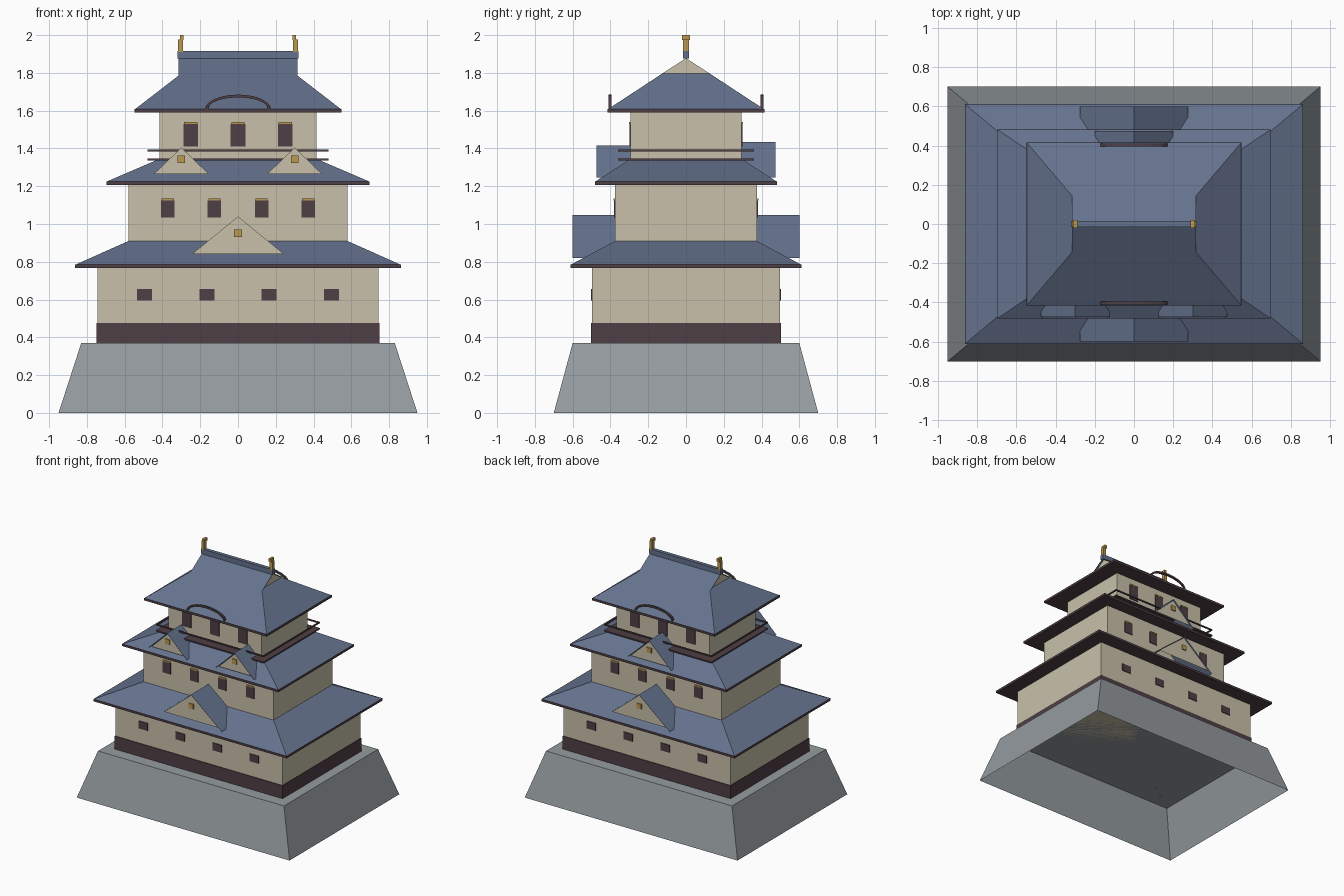
import bpy, bmesh, math

if "Cube" in bpy.data.objects:
    bpy.data.objects.remove(bpy.data.objects["Cube"])


def material(name, rgb):
    m = bpy.data.materials.new(name)
    m.diffuse_color = (*rgb, 1)
    m.use_nodes = True
    m.node_tree.nodes["Principled BSDF"].inputs["Base Color"].default_value = m.diffuse_color
    return m


STONE = material("stone", (0.30, 0.33, 0.35))
PLASTER = material("plaster", (0.58, 0.53, 0.40))
TILE = material("tile", (0.13, 0.17, 0.27))
WOOD = material("dark_wood", (0.08, 0.05, 0.06))
GOLD = material("gold", (0.50, 0.32, 0.08))


def mesh(name, verts, faces, mat):
    me = bpy.data.meshes.new(name)
    me.from_pydata(verts, [], faces)
    bm = bmesh.new()
    bm.from_mesh(me)
    bmesh.ops.recalc_face_normals(bm, faces=bm.faces)
    bm.to_mesh(me)
    bm.free()
    me.materials.append(mat)
    ob = bpy.data.objects.new(name, me)
    bpy.context.collection.objects.link(ob)
    return ob


def rect(hx, hy, z, cx=0, cy=0):
    return [(cx - hx, cy - hy, z), (cx + hx, cy - hy, z),
            (cx + hx, cy + hy, z), (cx - hx, cy + hy, z)]


def frustum(name, lo, hi, mat, cx=0, cy=0, bottom=True):
    """lo and hi are (half x, half y, z)."""
    verts = rect(*lo, cx, cy) + rect(*hi, cx, cy)
    faces = [(i, (i + 1) % 4, (i + 1) % 4 + 4, i + 4) for i in range(4)] + [(4, 5, 6, 7)]
    if bottom:
        faces.append((3, 2, 1, 0))
    return mesh(name, verts, faces, mat)


def box(name, hx, hy, z0, z1, mat, cx=0, cy=0):
    return frustum(name, (hx, hy, z0), (hx, hy, z1), mat, cx, cy)


# Stone base, open underneath
frustum("stone_base", (0.95, 0.70, 0), (0.83, 0.60, 0.37), STONE, bottom=False)

# Storeys
box("first_storey", 0.745, 0.498, 0.37, 0.78, PLASTER)
box("wooden_skirting", 0.75, 0.503, 0.37, 0.475, WOOD)
box("second_storey", 0.58, 0.375, 0.85, 1.22, PLASTER)
box("third_storey", 0.415, 0.293, 1.30, 1.60, PLASTER)

# Hipped roofs, each with a dark eave board
for name, eave, top in [("lower", (0.86, 0.61, 0.785), (0.58, 0.375, 0.91)),
                        ("middle", (0.695, 0.48, 1.225), (0.415, 0.293, 1.345)),
                        ("upper", (0.545, 0.413, 1.608), (0.30, 0.125, 1.797))]:
    frustum(name + "_roof", eave, top, TILE)
    box(name + "_eave", eave[0] + 0.002, eave[1] + 0.002, eave[2] - 0.018, eave[2], WOOD)


def gable_sheet(name, cx, half, z0, z1, y0, y1):
    """Two tiled slopes with the ridge along y."""
    verts = [(cx + s * half, y, z) for y in (y0, y1)
             for s, z in ((-1, z0), (0, z1), (1, z0))]
    return mesh(name, verts, [(0, 1, 4, 3), (1, 2, 5, 4)], TILE)


# Top gable with ridge along x, and its end walls
gx, gy = 0.315, 0.155
mesh("top_gable_roof",
     [(x, y, z) for x in (-gx, gx) for y, z in ((-gy, 1.782), (0, 1.883), (gy, 1.782))],
     [(0, 1, 4, 3), (1, 2, 5, 4)], TILE)
for s in (-1, 1):
    mesh("top_gable_end", [(s * 0.301, -0.125, 1.797), (s * 0.301, 0.125, 1.797),
                           (s * 0.301, 0, 1.878)], [(0, 1, 2)], PLASTER)
    # Golden ridge ornaments
    box("ridge_ornament_body", 0.013, 0.015, 1.91, 1.978, GOLD, cx=s * 0.304)
    box("ridge_ornament_tail", 0.010, 0.021, 1.975, 2.0, GOLD, cx=s * 0.298)
box("ridge_beam", 0.32, 0.015, 1.875, 1.915, TILE)


# Dormers: slopes, plaster face and gold square
def dormer(cx, half, z0, z1, face, y_out, y_in):
    """y_out and y_in are signed; face is (half width, z0, z1)."""
    s = math.copysign(1, y_out)
    gable_sheet("dormer_roof", cx, half, z0, z1, y_out, y_in)
    fy = y_out - s * 0.008
    fh, f0, f1 = face
    mesh("dormer_face", [(cx - fh, fy, f0), (cx + fh, fy, f0), (cx, fy, f1)], [(0, 1, 2)], PLASTER)
    zc = f0 + 0.56 * (f1 - f0)
    box("dormer_emblem_plate", 0.02, 0.004, zc - 0.02, zc + 0.02, GOLD, cx, fy + s * 0.004)


for s in (-1, 1):
    dormer(0, 0.275, 0.82, 1.047, (0.245, 0.84, 1.04), s * 0.60, s * 0.36)
    dormer(s * 0.30, 0.175, 1.245, 1.415, (0.145, 1.265, 1.405), -0.475, -0.29)
dormer(0, 0.20, 1.245, 1.435, (0.17, 1.265, 1.425), 0.473, 0.29)

# Windows on front and back: (positions, half width, z0, z1, wall y, lintel)
for xs, hw, z0, z1, wy, lintel in [
        ((-0.495, -0.165, 0.165, 0.495), 0.04, 0.595, 0.655, 0.498, False),
        ((-0.372, -0.125, 0.125, 0.372), 0.036, 1.035, 1.125, 0.375, True),
        ((-0.25, 0, 0.25), 0.039, 1.41, 1.53, 0.293, True)]:
    for s in (-1, 1):
        for x in xs:
            box("window", hw, 0.006, z0, z1, WOOD, x, s * wy)
            if lintel:
                box("window_lintel", hw - 0.004, 0.008, z1, z1 + 0.010, GOLD, x, s * wy)

# Balcony floor and handrail
box("balcony_floor", 0.48, 0.36, 1.336, 1.346, WOOD)
for s in (-1, 1):
    box("balcony_rail_long", 0.48, 0.005, 1.385, 1.395, WOOD, cy=s * 0.355)
    box("balcony_rail_short", 0.005, 0.36, 1.385, 1.395, WOOD, cx=s * 0.475)

# Curved eave arches, front and back
N = 16
for s in (-1, 1):
    verts = []
    for i in range(N + 1):
        a = math.pi * i / N
        for w, h, y in ((0.172, 0.075, 0.41), (0.172, 0.075, 0.395),
                        (0.158, 0.060, 0.395), (0.158, 0.060, 0.41)):
            verts.append((w * math.cos(a), s * y, 1.61 + h * math.sin(a)))
    faces = [(4 * i + j, 4 * i + (j + 1) % 4, 4 * i + 4 + (j + 1) % 4, 4 * i + 4 + j)
             for i in range(N) for j in range(4)]
    faces += [(0, 1, 2, 3), (4 * N + 3, 4 * N + 2, 4 * N + 1, 4 * N)]
    mesh("eave_arch", verts, faces, WOOD)
